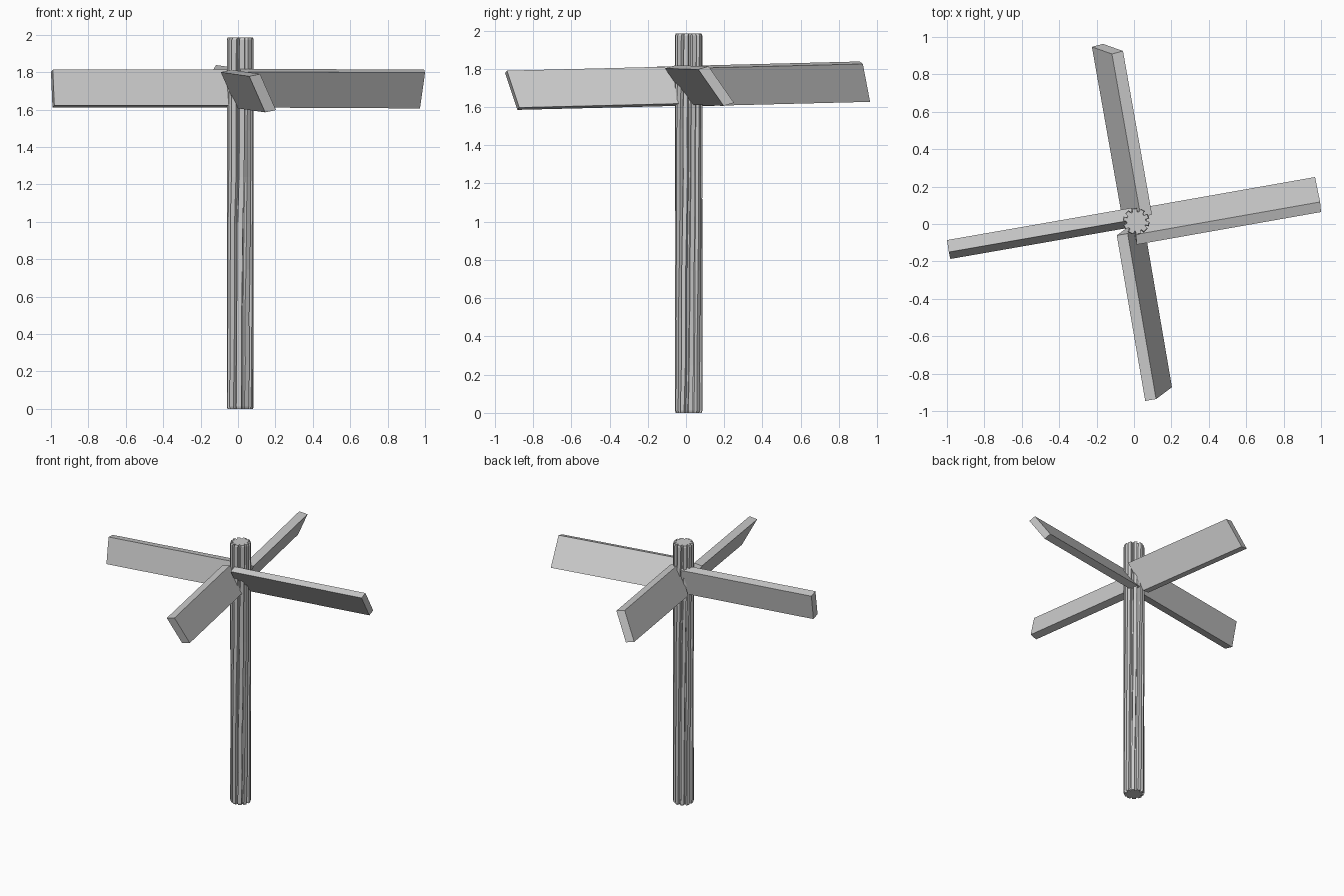
import bpy, math, random
from mathutils import Vector

random.seed(4)
cube = bpy.data.objects.get("Cube")
if cube:
    bpy.data.objects.remove(cube)

grey = bpy.data.materials.new("light grey")
grey.use_nodes = True
grey.diffuse_color = (0.6, 0.6, 0.6, 1)
grey.node_tree.nodes["Principled BSDF"].inputs["Base Color"].default_value = (0.6, 0.6, 0.6, 1)


def add_mesh(name, verts, faces):
    mesh = bpy.data.meshes.new(name)
    mesh.from_pydata(verts, [], faces)
    mesh.materials.append(grey)
    ob = bpy.data.objects.new(name, mesh)
    bpy.context.collection.objects.link(ob)
    return ob


def blade(name, under, top, low, length):
    """Pitched plank: three corners of its outer end, swept inwards."""
    under, top, low = Vector(under), Vector(top), Vector(low)
    end = [under, top, low, under + low - top]
    verts = end + [p + Vector(length) for p in end]
    faces = [(0, 1, 2, 3), (7, 6, 5, 4)]
    faces += [(i, i + 4, (i + 1) % 4 + 4, (i + 1) % 4) for i in range(4)]
    return add_mesh(name, verts, faces)


# Four blades with slightly different pitch
blade("left_blade", (1.0, 0.064, 1.797), (0.995, 0.118, 1.813),
      (0.968, 0.251, 1.622), (-0.985, -0.174, 0.005))
blade("right_blade", (-1.0, -0.086, 1.802), (-0.99, -0.15, 1.813),
      (-0.982, -0.187, 1.622), (0.985, 0.172, 0.0))
blade("front_blade", (0.06, -0.946, 1.778), (0.118, -0.936, 1.79),
      (0.203, -0.872, 1.597), (-0.152, 0.885, 0.022))
blade("back_blade", (-0.059, 0.925, 1.825), (-0.118, 0.909, 1.838),
      (-0.225, 0.947, 1.64), (0.155, -0.875, -0.022))

# Mast: fluted trunk with a slight twist and uneven grooves
TEETH, LAYERS, HEIGHT = 10, 8, 1.984
CENTRE = (0.012, 0.014)
heights = [0, 0.012] + [HEIGHT * i / LAYERS for i in range(1, LAYERS)] + [HEIGHT - 0.012, HEIGHT]
tooth = [(0.0, 0.072), (0.55, 0.072), (0.68, 0.055), (0.88, 0.055)]
widths = [random.uniform(-0.09, 0.09) for _ in range(TEETH)]
verts = []
for k, z in enumerate(heights):
    edge = k in (0, len(heights) - 1)
    for t in range(TEETH):
        drift = random.uniform(-0.07, 0.07)
        for j, (frac, r) in enumerate(tooth):
            shift = (widths[t] if j in (1, 2) else 0) + drift
            a = (t + frac + shift) * math.tau / TEETH + 0.3 * z / HEIGHT
            if edge:
                r -= 0.004
            verts.append((CENTRE[0] + r * math.cos(a), CENTRE[1] + r * math.sin(a), z))
n = TEETH * len(tooth)
faces = [tuple(reversed(range(n))), tuple(range(len(verts) - n, len(verts)))]
for k in range(len(heights) - 1):
    for i in range(n):
        j = (i + 1) % n
        faces.append((k * n + i, k * n + j, (k + 1) * n + j, (k + 1) * n + i))
add_mesh("mast", verts, faces)

# Make all normals point outwards
import bmesh
for ob in bpy.context.collection.objects:
    if ob.type == 'MESH' and (ob.name == "mast" or ob.name.endswith("_blade")):
        bm = bmesh.new()
        bm.from_mesh(ob.data)
        bmesh.ops.recalc_face_normals(bm, faces=bm.faces[:])
        bm.to_mesh(ob.data)
        bm.free()
